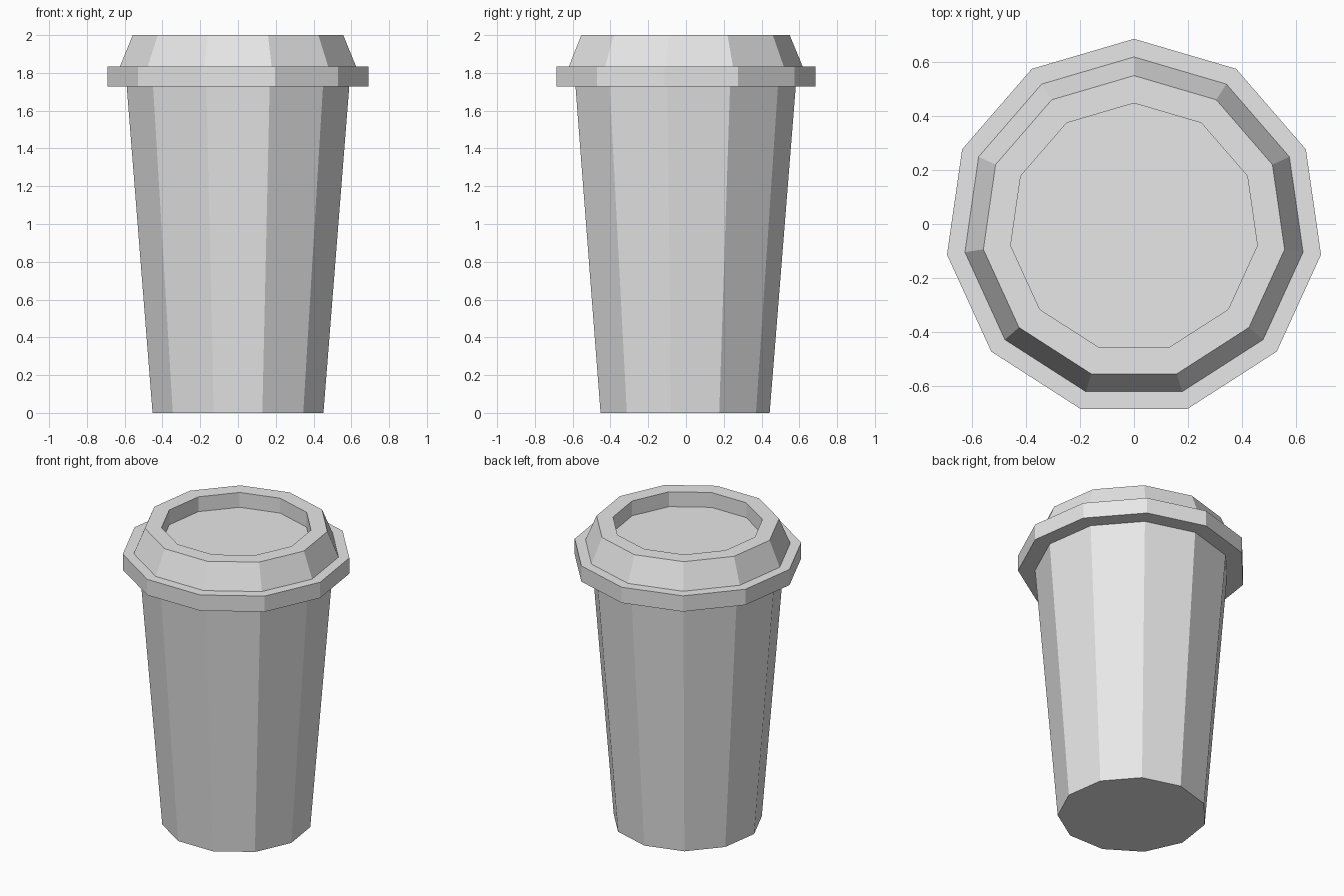
import bpy
import bmesh
from math import cos, sin, tau

SIDES = 11
CENTRE_Y = -0.014  # centres the odd-sided outline on y = 0

# Remove the default object
cube = bpy.data.objects.get("Cube")
if cube:
    bpy.data.objects.remove(cube, do_unlink=True)

# Single material
grey = bpy.data.materials.new("light_grey")
grey.use_nodes = True
colour = (0.8, 0.8, 0.8, 1)
grey.diffuse_color = colour
grey.node_tree.nodes["Principled BSDF"].inputs["Base Color"].default_value = colour


def turned_part(name, profile, cap_start, cap_end):
    """Sweep (radius, height) points around the axis with flat sides."""
    bm = bmesh.new()
    rings = []
    for radius, z in profile:
        rings.append([
            bm.verts.new((radius * sin(tau * i / SIDES),
                          CENTRE_Y + radius * cos(tau * i / SIDES), z))
            for i in range(SIDES)])
    for lower, upper in zip(rings, rings[1:]):
        for i in range(SIDES):
            j = (i + 1) % SIDES
            bm.faces.new((lower[i], upper[i], upper[j], lower[j]))
    if cap_start:
        bm.faces.new(rings[0])
    if cap_end:
        bm.faces.new(reversed(rings[-1]))
    mesh = bpy.data.meshes.new(name)
    bm.to_mesh(mesh)
    bm.free()
    mesh.materials.append(grey)
    obj = bpy.data.objects.new(name, mesh)
    bpy.context.collection.objects.link(obj)
    return obj


# Tapered cup with a closed base
turned_part("cup_body", [(0.457, 0), (0.595, 1.727)], True, False)

# Lid: underside, overhanging rim, sloped collar, lip and sunken top
turned_part("lid", [
    (0.595, 1.727), (0.699, 1.727), (0.699, 1.833), (0.632, 1.833),
    (0.563, 2.0), (0.461, 2.0), (0.461, 1.9)], False, True)
